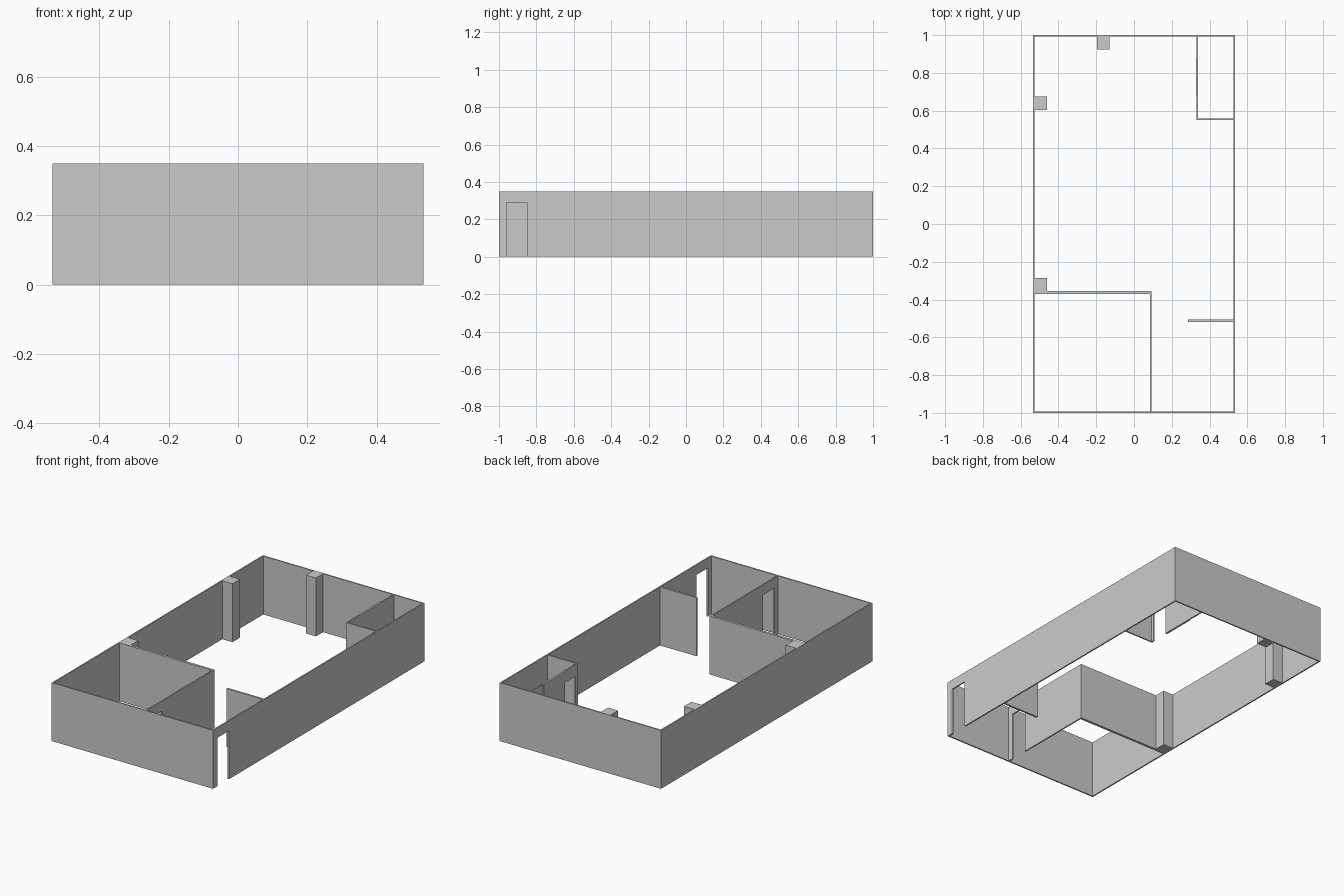
import bpy
import bmesh

if "Cube" in bpy.data.objects:
    bpy.data.objects.remove(bpy.data.objects["Cube"])

H = 0.35        # wall height
DOOR_H = 0.29   # door opening height
T = 0.008       # thin wall thickness
X, Y = 0.535, 1.0

grey = bpy.data.materials.new("light grey plaster")
grey.diffuse_color = (0.6, 0.6, 0.6, 1)
grey.use_nodes = True
grey.node_tree.nodes["Principled BSDF"].inputs["Base Color"].default_value = grey.diffuse_color


def extrude_plan(name, pts, axis, depth):
    """Extrude a closed outline along an axis vector."""
    bm = bmesh.new()
    face = bm.faces.new([bm.verts.new(p) for p in pts])
    ext = bmesh.ops.extrude_face_region(bm, geom=[face])
    moved = [v for v in ext["geom"] if isinstance(v, bmesh.types.BMVert)]
    vec = [depth * a for a in axis]
    bmesh.ops.translate(bm, verts=moved, vec=vec)
    bmesh.ops.recalc_face_normals(bm, faces=bm.faces)
    mesh = bpy.data.meshes.new(name)
    bm.to_mesh(mesh)
    bm.free()
    mesh.materials.append(grey)
    obj = bpy.data.objects.new(name, mesh)
    bpy.context.collection.objects.link(obj)
    return obj


def block(name, x0, x1, y0, y1):
    """Full-height straight wall or column."""
    pts = [(x0, y0, 0), (x1, y0, 0), (x1, y1, 0), (x0, y1, 0)]
    return extrude_plan(name, pts, (0, 0, 1), H)


def door_wall(name, x0, x1, y0, y1, d0, d1, top=DOOR_H):
    """Wall along y with a doorway from d0 to d1."""
    outline = [(y0, 0), (d0, 0), (d0, top), (d1, top),
               (d1, 0), (y1, 0), (y1, H), (y0, H)]
    return extrude_plan(name, [(x0, y, z) for y, z in outline], (1, 0, 0), x1 - x0)


# Outer walls
block("front_wall", -X, X, -Y, -Y + T)
block("back_wall", -X, X, Y - T, Y)
block("left_wall", -X, -X + T, -Y + T, Y - T)
door_wall("right_wall", X - T, X, -Y + T, Y - T, -0.96, -0.85)

# Front left room
block("room_back_wall", -X + T, 0.092, -0.37, -0.355)
door_wall("room_side_wall", 0.084, 0.092, -Y + T, -0.37, -0.96, -0.85)

# Short partition by the entrance
block("entrance_partition", 0.285, X - T, -0.518, -0.506)

# Back right closet, with a slightly thicker middle stretch of wall
block("closet_front_wall", 0.331, X - T, 0.551, 0.559)
door_wall("closet_side_wall", 0.331, 0.339, 0.559, Y - T, 0.575, 0.68, 0.28)
block("closet_wall_panel", 0.327, 0.331, 0.68, 0.88)

# Square columns
for name, x0, x1, y0, y1 in [
        ("column_left_front", -X + T, -0.46, -0.36, -0.287),
        ("column_left_back", -X + T, -0.46, 0.604, 0.675),
        ("column_back", -0.197, -0.131, 0.925, Y - T)]:
    block(name, x0, x1, y0, y1)
